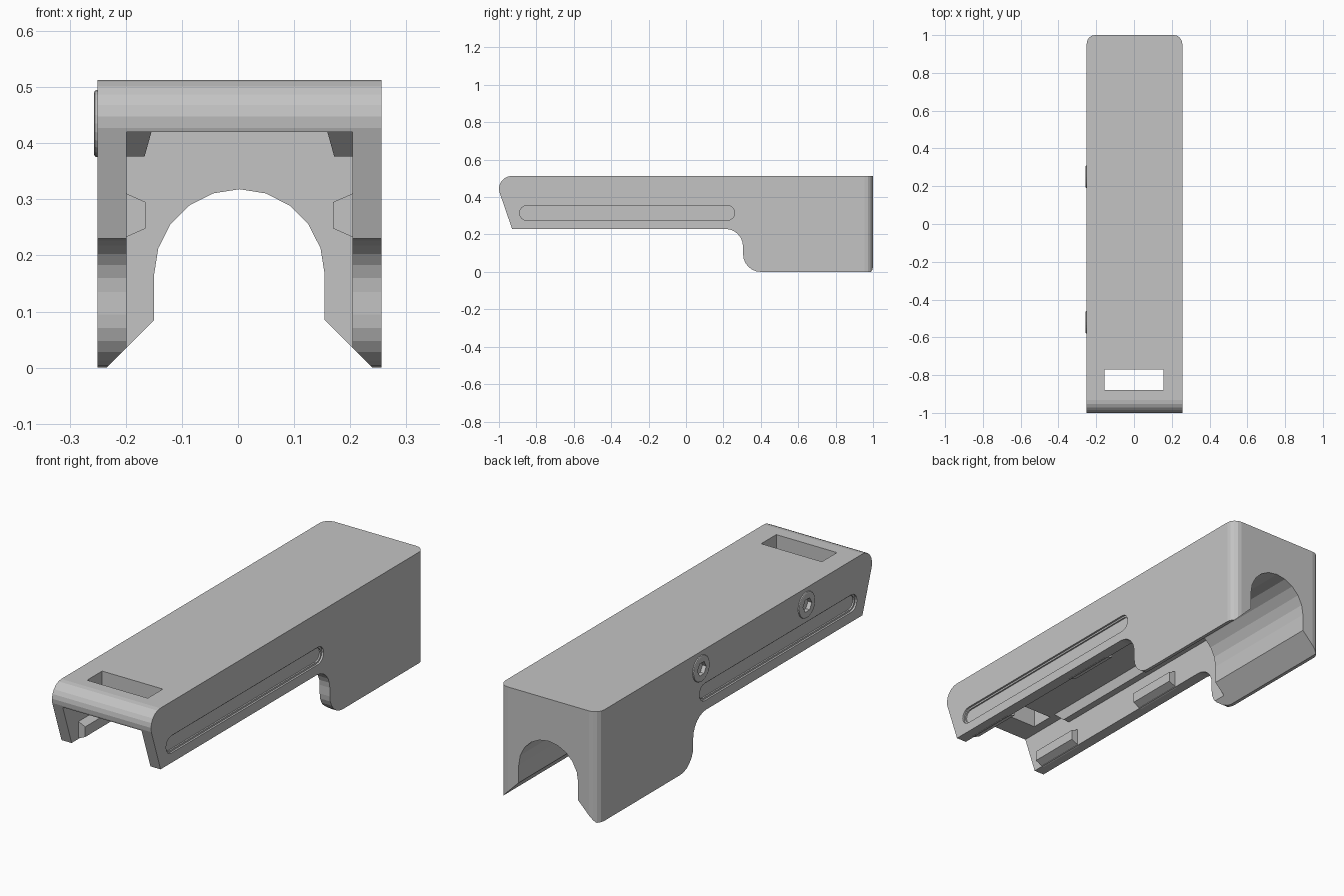
import bpy, bmesh
from math import cos, sin, radians

old = bpy.data.objects.get("Cube")
if old:
    bpy.data.objects.remove(old, do_unlink=True)

grey = bpy.data.materials.new("matte_grey")
grey.use_nodes = True
COLOUR = (0.55, 0.55, 0.55, 1)
grey.diffuse_color = COLOUR
grey.node_tree.nodes["Principled BSDF"].inputs["Base Color"].default_value = COLOUR

CX = 0.0025        # body centre line
HALF = 0.253       # half the body width
INNER = 0.2015     # half the channel width


def arc(cu, cv, r, start, end, steps):
    return [(cu + r * cos(radians(start + (end - start) * i / steps)),
             cv + r * sin(radians(start + (end - start) * i / steps)))
            for i in range(steps + 1)]


def prism(name, pts, axis, lo, hi, bevel=None):
    """Extrude a 2D outline along an axis; bevel = (edge test, size, segments)."""
    place = {"x": lambda u, v, w: (w, u, v),
             "y": lambda u, v, w: (u, w, v),
             "z": lambda u, v, w: (u, v, w)}[axis]
    bm = bmesh.new()
    a = [bm.verts.new(place(u, v, lo)) for u, v in pts]
    b = [bm.verts.new(place(u, v, hi)) for u, v in pts]
    bm.faces.new(a)
    bm.faces.new(b)
    n = len(pts)
    for i in range(n):
        j = (i + 1) % n
        bm.faces.new((a[i], a[j], b[j], b[i]))
    if bevel:
        test, size, segs = bevel
        edges = [e for e in bm.edges if all(test(v.co) for v in e.verts)]
        bmesh.ops.bevel(bm, geom=edges, offset=size, segments=segs,
                        profile=0.5, affect="EDGES")
    bmesh.ops.recalc_face_normals(bm, faces=bm.faces)
    me = bpy.data.meshes.new(name)
    bm.to_mesh(me)
    bm.free()
    me.materials.append(grey)
    ob = bpy.data.objects.new(name, me)
    bpy.context.collection.objects.link(ob)
    return ob


def cut(target, cutter):
    mod = target.modifiers.new("cut", "BOOLEAN")
    mod.operation = "DIFFERENCE"
    mod.solver = "EXACT"
    mod.object = cutter
    cutter.hide_render = True
    bpy.context.view_layer.objects.active = target
    bpy.ops.object.modifier_apply(modifier=mod.name)
    bpy.data.objects.remove(cutter, do_unlink=True)


def rect(u0, u1, v0, v1):
    return [(u0, v0), (u1, v0), (u1, v1), (u0, v1)]


# Body: side outline with rounded nose, stepped belly and rounded rear corners
outline = ([(-0.93, 0.23)] + arc(0.21, 0.135, 0.095, 90, 0, 6)
           + arc(0.4, 0.095, 0.095, 180, 270, 6) + [(1, 0), (1, 0.513)]
           + arc(-0.932, 0.445, 0.068, 90, 195, 6))
body = prism("body", outline, "x", CX - HALF, CX + HALF,
             (lambda c: c.y > 0.999 and abs(c.x - CX) > 0.2, 0.0, 1))

# Round the rear vertical corners
bm = bmesh.new()
bm.from_mesh(body.data)
rear = [e for e in bm.edges if all(v.co.y > 0.999 for v in e.verts)
        and abs(e.verts[0].co.x - e.verts[1].co.x) < 0.01]
bmesh.ops.bevel(bm, geom=rear, offset=0.045, segments=4, profile=0.5, affect="EDGES")
bm.to_mesh(body.data)
bm.free()

# Open channel below the front
cut(body, prism("channel", rect(CX - INNER, CX + INNER, -0.1, 0.42), "y", -1.1, 0.39))

# Arched bore through the rear block, flaring at the bottom
bore = (arc(CX, 0.166, 0.152, 0, 180, 10)
        + [(CX - 0.152, 0.085), (CX - 0.262, -0.025),
           (CX + 0.262, -0.025), (CX + 0.152, 0.085)])
cut(body, prism("bore", bore, "y", 0.25, 1.1))

# Window through the top near the nose
cut(body, prism("window", rect(-0.155, 0.155, -0.88, -0.77), "z", 0.35, 0.6))

# Long rounded grooves on both sides, with a stepped rim
for side in (-1, 1):
    face = CX + side * HALF
    for radius, depth in ((0.04, 0.009), (0.032, 0.016)):
        slot = (arc(0.22, 0.315, radius, -90, 90, 8)
                + arc(-0.85, 0.315, radius, 90, 270, 8))
        ends = sorted((face - side * depth, face + side * 0.05))
        cut(body, prism("groove", slot, "x", *ends))

# Clamp rails under the ceiling and wedge lugs on the channel walls
for side, label in ((-1, "right"), (1, "left")):
    def mirrored(pts):
        return [(CX + side * u, v) for u, v in pts]
    rail = prism(label + "_ceiling_rail",
                 mirrored([(0.21, 0.43), (0.154, 0.43), (0.169, 0.376), (0.21, 0.376)]),
                 "y", -0.75, 0.4)
    for v in rail.data.vertices:        # sloped front end
        if v.co.y < 0 and v.co.z < 0.4:
            v.co.y += 0.06
    for where, start in (("front", -0.88), ("rear", -0.2)):
        prism(label + "_" + where + "_lug",
              mirrored([(0.21, 0.314), (0.167, 0.295), (0.167, 0.248), (0.21, 0.229)]),
              "y", start, start + 0.25)

# Socket screws on the right side
for where, y in (("front", -0.52), ("rear", 0.25)):
    tip = -0.2565
    screw = prism(where + "_screw", arc(y, 0.435, 0.06, 0, 345, 23), "x", tip, -0.225,
                  (lambda c: c.x < tip + 0.001, 0.005, 2))
    cut(screw, prism("socket", arc(y, 0.435, 0.032, 0, 300, 5), "x", -0.3, -0.235))
    # Matching seat in the wall
    cut(body, prism("seat", arc(y, 0.435, 0.058, 0, 345, 23), "x", -0.3, -0.237))

# Keep the faceted look
for ob in bpy.context.collection.objects:
    if ob.type == "MESH":
        for p in ob.data.polygons:
            p.use_smooth = False
